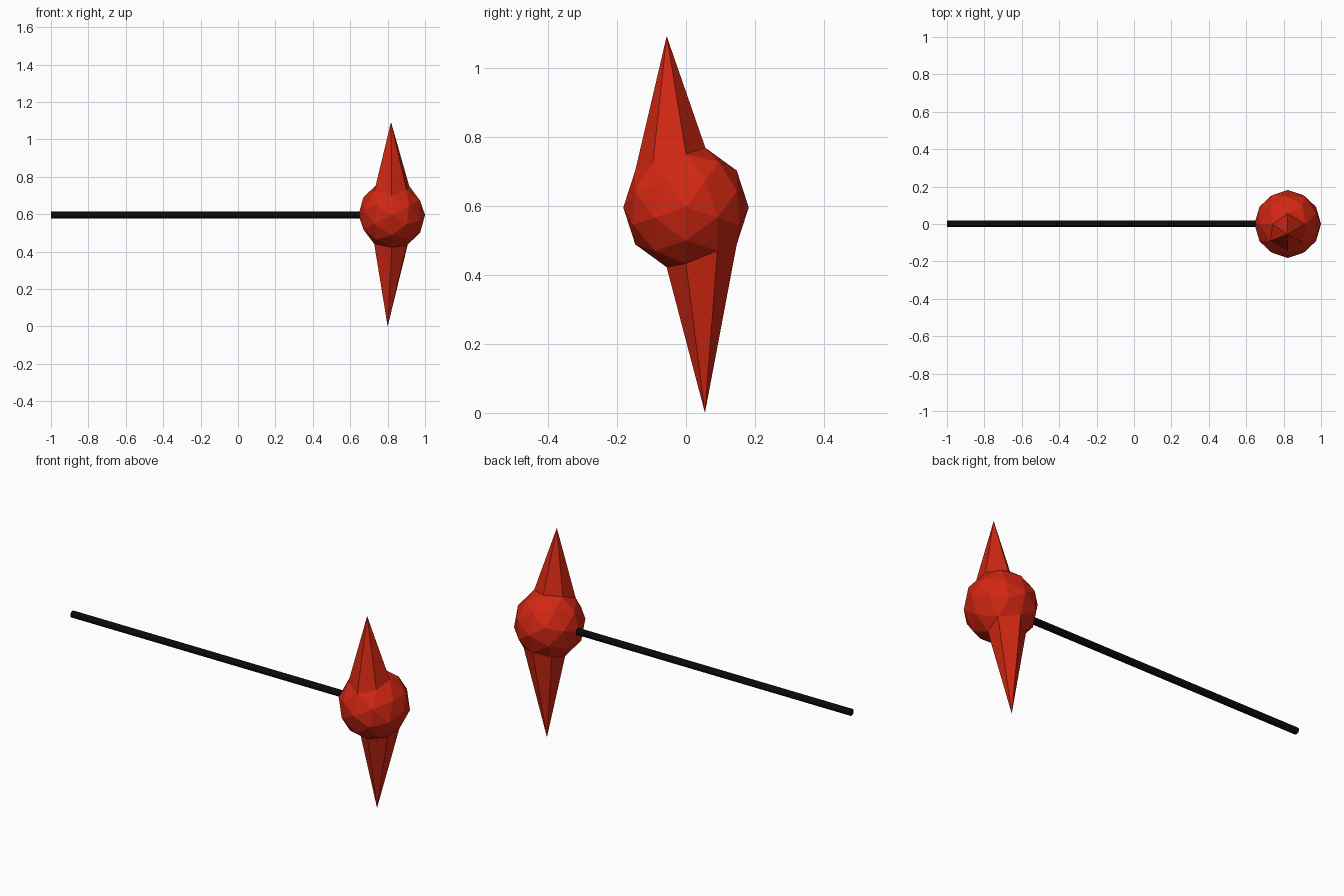
import bpy
import bmesh
import math
from mathutils import Matrix, Vector

cube = bpy.data.objects.get("Cube")
if cube:
    bpy.data.objects.remove(cube, do_unlink=True)


def make_material(name, rgb, roughness):
    mat = bpy.data.materials.new(name)
    mat.use_nodes = True
    mat.diffuse_color = (*rgb, 1)
    shader = mat.node_tree.nodes["Principled BSDF"]
    shader.inputs["Base Color"].default_value = (*rgb, 1)
    shader.inputs["Roughness"].default_value = roughness
    return mat


def make_object(name, bm, mat):
    mesh = bpy.data.meshes.new(name)
    bm.to_mesh(mesh)
    bm.free()
    mesh.materials.append(mat)
    obj = bpy.data.objects.new(name, mesh)
    bpy.context.collection.objects.link(obj)
    return obj


red = make_material("red", (0.64, 0.02, 0.006), 0.6)
black = make_material("black", (0.003, 0.003, 0.003), 0.6)

CENTRE = Vector((0.822, 0, 0.596))
RADIUS = Vector((0.178, 0.182, 0.182))

# Faceted head: low-poly ball with its pole along the shaft
bm = bmesh.new()
bmesh.ops.create_icosphere(bm, subdivisions=2, radius=1)
bm.transform(Matrix.Translation(CENTRE) @ Matrix.Diagonal((*RADIUS, 1))
             @ Matrix.Rotation(math.pi / 2, 4, 'Y'))

# Spikes: pull two opposite corners of the ball out into long points
for angle, tip in ((108, (0.818, -0.056, 1.093)), (288, (0.8, 0.055, 0))):
    a = math.radians(angle)
    base = CENTRE + Vector((0, math.cos(a), math.sin(a))) * RADIUS.y
    corner = min(bm.verts, key=lambda v: (v.co - base).length)
    corner.co = tip
make_object("spiked_head", bm, red)

# Shaft: thin straight rod ending inside the head
START, END = -1.0, 0.75
bm = bmesh.new()
bmesh.ops.create_cone(bm, cap_ends=True, segments=16, radius1=0.018,
                      radius2=0.018, depth=END - START)
bm.transform(Matrix.Translation(((START + END) / 2, 0.002, 0.596))
             @ Matrix.Rotation(math.pi / 2, 4, 'Y'))
shaft = make_object("shaft", bm, black)
bpy.ops.object.select_all(action='DESELECT')
shaft.select_set(True)
bpy.context.view_layer.objects.active = shaft
bpy.ops.object.shade_smooth_by_angle(angle=math.radians(40))
